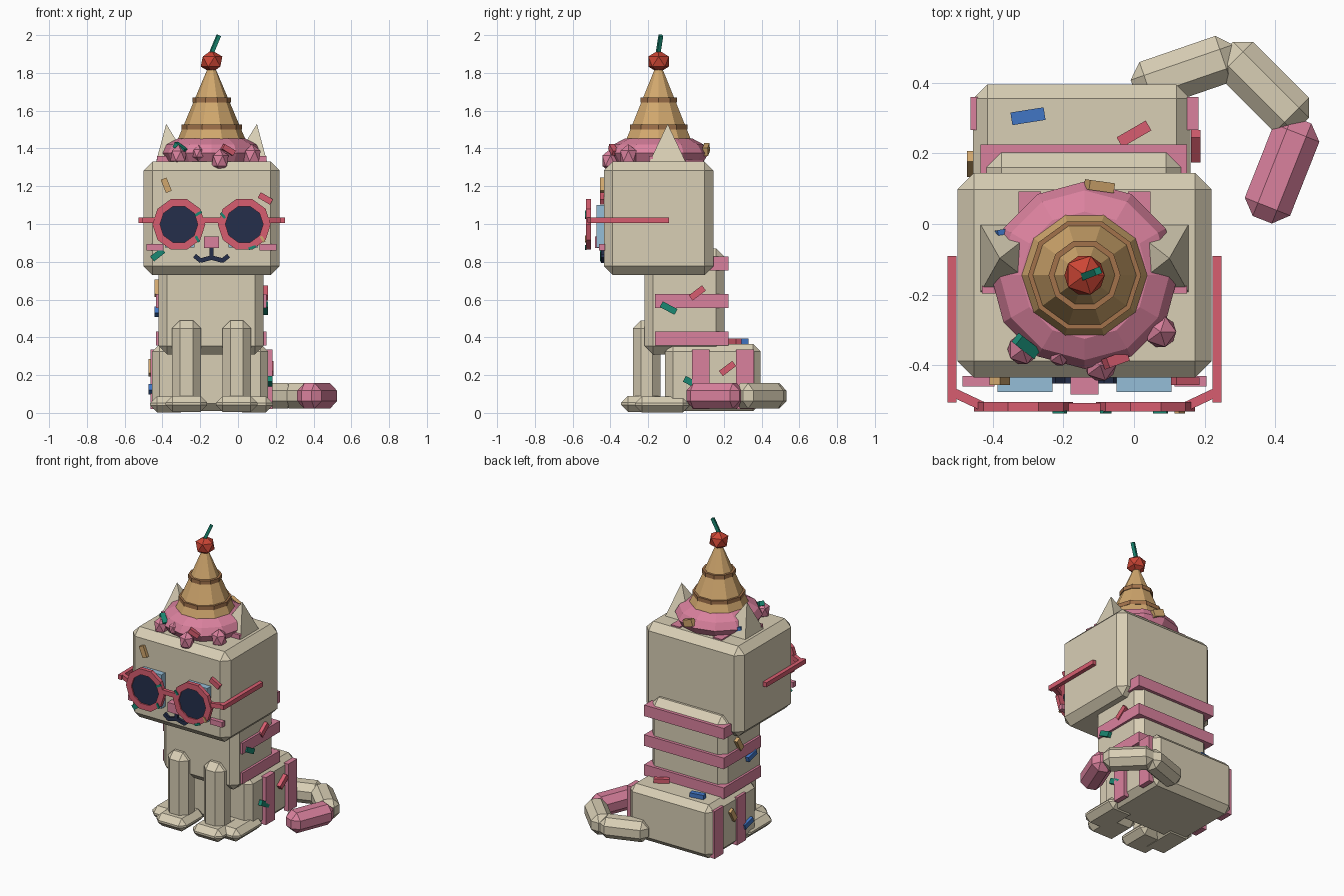
import bpy, bmesh, math
from mathutils import Vector, Matrix, Euler

if "Cube" in bpy.data.objects:
    bpy.data.objects.remove(bpy.data.objects["Cube"])

CX = -0.14          # the sitting cat's mirror plane
HAT = (CX, -0.145)  # hat axis


def mat(name, r, g, b):
    m = bpy.data.materials.new(name)
    m.diffuse_color = (r, g, b, 1)
    m.use_nodes = True
    m.node_tree.nodes["Principled BSDF"].inputs["Base Color"].default_value = m.diffuse_color
    return m


cream = mat("cream", .69, .62, .46)
pink = mat("pink", .70, .22, .34)
coral = mat("coral", .68, .11, .16)
tan = mat("wafer_tan", .64, .39, .155)
brown = mat("wafer_brown", .36, .17, .07)
cherry = mat("cherry_red", .60, .06, .035)
navy = mat("navy", .018, .028, .07)
sky = mat("light_blue", .30, .51, .68)
teal = mat("teal", .01, .25, .17)
blue = mat("blue", .053, .18, .56)


def finish(bm, name, material, matrix=Matrix()):
    bmesh.ops.transform(bm, matrix=matrix, verts=bm.verts)
    bmesh.ops.recalc_face_normals(bm, faces=bm.faces)
    me = bpy.data.meshes.new(name)
    bm.to_mesh(me)
    bm.free()
    me.materials.append(material)
    ob = bpy.data.objects.new(name, me)
    bpy.context.collection.objects.link(ob)
    return ob


def box(name, c, size, material, bevel=0, rot=(0, 0, 0)):
    """Box by centre and size, with an optional one-step bevel."""
    bm = bmesh.new()
    bmesh.ops.create_cube(bm, size=1)
    bmesh.ops.scale(bm, vec=size, verts=bm.verts)
    if bevel:
        bmesh.ops.bevel(bm, geom=list(bm.edges), offset=bevel, segments=1,
                        affect='EDGES', profile=0.5)
    m = Matrix.Translation(c) @ Euler([math.radians(a) for a in rot]).to_matrix().to_4x4()
    return finish(bm, name, material, m)


def span(name, lo, hi, material, bevel=0):
    """Box by its two opposite corners."""
    lo, hi = Vector(lo), Vector(hi)
    return box(name, (lo + hi) / 2, hi - lo, material, bevel)


def bar(name, a, b, w, h, material, bevel=0):
    """Beveled bar running from a to b."""
    a, b = Vector(a), Vector(b)
    e = (b - a).to_track_quat('X', 'Z').to_euler()
    return box(name, (a + b) / 2, ((b - a).length, w, h), material, bevel,
               [math.degrees(v) for v in e])


def lathe(name, profile, sides, centre, material, closed=False):
    """Spin (radius, height) points around z."""
    bm = bmesh.new()
    rings = [[bm.verts.new((r * math.cos(2 * math.pi * i / sides),
                            r * math.sin(2 * math.pi * i / sides), z))
              for i in range(sides)] for r, z in profile]
    pairs = list(zip(rings, rings[1:])) + ([(rings[-1], rings[0])] if closed else [])
    for p, q in pairs:
        for i in range(sides):
            j = (i + 1) % sides
            bm.faces.new((p[i], p[j], q[j], q[i]))
    if not closed:
        bm.faces.new(rings[0])
        bm.faces.new(rings[-1])
    return finish(bm, name, material, centre)


def ball(name, c, scale, material):
    bm = bmesh.new()
    bmesh.ops.create_icosphere(bm, subdivisions=1, radius=1)
    bmesh.ops.scale(bm, vec=scale, verts=bm.verts)
    return finish(bm, name, material, Matrix.Translation(c))


# Body, base and head
span("head", (-.50, -.435, .73), (.22, .145, 1.33), cream, .047)
span("torso", (-.42, -.22, .31), (.135, .205, .87), cream, .045)
span("haunches", (-.455, -.11, .01), (.16, .395, .365), cream, .04)

# Pink bands on the back and plates on the flanks
for z in (.395, .593, .79):
    span("back_band", (-.435, -.165, z - .037), (.15, .225, z + .037), pink)
for y in (.078, .313):
    span("flank_stripe_left", (-.463, y - .047, .02), (-.43, y + .047, .335), pink)
    span("flank_stripe_right", (.15, y - .047, .02), (.183, y + .047, .335), pink)

for s in (-1, 1):
    # Legs and feet
    x = CX + s * .133
    span("front_leg", (x - .076, -.28, .04), (x + .076, -.135, .49), cream, .042)
    span("front_foot", (x - .11, -.343, .005), (x + .11, -.10, .09), cream, .036)
    x = CX + s * .225
    span("hind_foot", (x - .10, -.27, .003), (x + .10, .02, .088), cream, .036)

    # Ears with pink inner plates
    bm = bmesh.new()
    bx = CX + s * .205
    base = [bm.verts.new((bx + dx, y, 1.325))
            for dx, y in ((-.09, -.195), (.09, -.195), (.09, .0), (-.09, .0))]
    tip = bm.verts.new((CX + s * .24, -.097, 1.53))
    bm.faces.new(base)
    for i in range(4):
        bm.faces.new((base[i], base[(i + 1) % 4], tip))
    finish(bm, "ear", cream)
    span("inner_ear", (bx + s * .02 - .065, -.196, 1.325),
         (bx + s * .02 + .065, -.176, 1.36), pink)

    # Eyes, cheeks and head stripes
    x = CX + s * .168
    span("eye", (x - .078, -.475, .875), (x + .078, -.43, 1.10), sky)
    span("cheek", (CX + s * .30 - .045, -.46, .86), (CX + s * .30 + .045, -.43, .895), pink)
    span("head_stripe", (CX + s * .155 - .032, -.15, 1.325),
         (CX + s * .155 + .032, .092, 1.338), pink)

    # Round glasses: frame, lens, temple arm
    stand = Matrix.Translation((CX + s * .173, -.518, .998)) @ Matrix.Rotation(math.pi / 2, 4, 'X')
    lathe("glasses_frame", [(.10, -.014), (.14, -.014), (.14, .012), (.10, .012)],
          10, stand, coral, closed=True)
    lathe("lens", [(.104, -.008), (.104, .004)], 10, stand, navy)
    px, py = CX + s * .375, -.455
    bar("temple_arm", (px, -.09, 1.02), (px, py - .05, 1.02), .026, .03, coral)
    bar("temple_hinge", (px, py - .02, 1.02), (CX + s * .29, -.515, 1.02), .026, .03, coral)
    # Mouth, mirrored
    bar("mouth_inner", (CX, -.441, .822), (CX + s * .06, -.441, .806), .02, .024, navy)
    bar("mouth_outer", (CX + s * .055, -.441, .804), (CX + s * .09, -.441, .832), .02, .024, navy)

span("glasses_bridge", (CX - .05, -.53, 1.005), (CX + .05, -.506, 1.035), coral)
span("nose", (-.18, -.482, .872), (-.10, -.43, .935), pink)
span("mouth_centre", (CX - .011, -.451, .81), (CX + .011, -.431, .875), navy)

# Curled tail
for a, b, m in (((0, .38), (.29, .48), cream), ((.26, .495), (.475, .28), cream),
                ((.475, .295), (.363, .012), pink)):
    bar("tail_segment", (*a, .09), (*b, .09), .138, .135, m, .04)

# Ice cream hat: frosting, drips, cone, rings, cherry
T = Matrix.Translation((*HAT, 0))
lathe("frosting", [(.235, 1.325), (.265, 1.375), (.24, 1.42), (.18, 1.452)], 12, T, pink)
for x, y, z, r in ((-.315, -.355, 1.36, .048), (-.095, -.40, 1.335, .05), (.075, -.305, 1.36, .05),
                   (-.21, -.37, 1.375, .035)):
    ball("frosting_drip", (x, y, z), (r, r, r * 1.25), pink)
lathe("cone", [(.187, 1.43), (.02, 1.825)], 10, T, tan)
for r, z in ((.16, 1.513), (.102, 1.656)):
    lathe("cone_ring", [(r, z - .013), (r, z + .013)], 10, T, brown)
ball("cherry", (*HAT, 1.86), (.064, .064, .06), cherry)
bar("cherry_stem", (-.147, -.15, 1.89), (-.102, -.133, 1.998), .02, .02, teal)

# Sprinkles on the face and glasses (turn around y)
for x, y, z, a, l, m in ((-.38, -.445, 1.205, 68, .075, tan), (.145, -.445, 1.135, 30, .075, coral),
                         (-.425, -.445, .838, -38, .075, teal), (-.21, -.532, 1.055, -30, .04, teal),
                         (-.215, -.532, .92, 60, .035, teal), (.075, -.532, .875, -20, .04, teal),
                         (.13, -.532, .92, 60, .035, tan), (-.08, -.532, 1.045, 50, .035, teal)):
    w = .033 if l > .05 else .014
    box("face_sprinkle", (x, y, z), (l, .022 if l > .05 else .008, w), m, 0, (0, a, 0))

# Sprinkles on the flanks (turn around x)
for x, y, z, a, m in ((.145, .06, .635, 37, coral), (.145, -.092, .555, -28, teal),
                      (.175, .22, .235, 37, coral), (.17, .03, .16, -28, teal),
                      (-.43, .06, .66, 60, tan), (-.43, -.07, .535, -15, blue),
                      (-.46, .17, .24, 60, tan), (-.46, .01, .125, -15, blue)):
    box("flank_sprinkle", (x, y, z), (.026, .088, .034), m, 0, (a, 0, 0))

# Sprinkles on the haunches and frosting
box("back_sprinkle", (-.30, .305, .378), (.095, .036, .03), blue, 0, (0, 0, 9))
box("back_sprinkle", (0, .255, .378), (.095, .032, .03), coral, 0, (0, 0, 30))
box("frosting_sprinkle", (-.305, -.345, 1.402), (.075, .032, .03), teal, 0, (0, 30, -38))
box("frosting_sprinkle", (-.052, -.385, 1.392), (.07, .03, .03), coral, 0, (0, 30, 20))
box("frosting_sprinkle", (-.098, .107, 1.395), (.075, .028, .045), tan, 0, (0, 20, -8))
box("frosting_sprinkle", (-.365, -.025, 1.375), (.05, .022, .022), blue, 0, (0, 20, 10))
